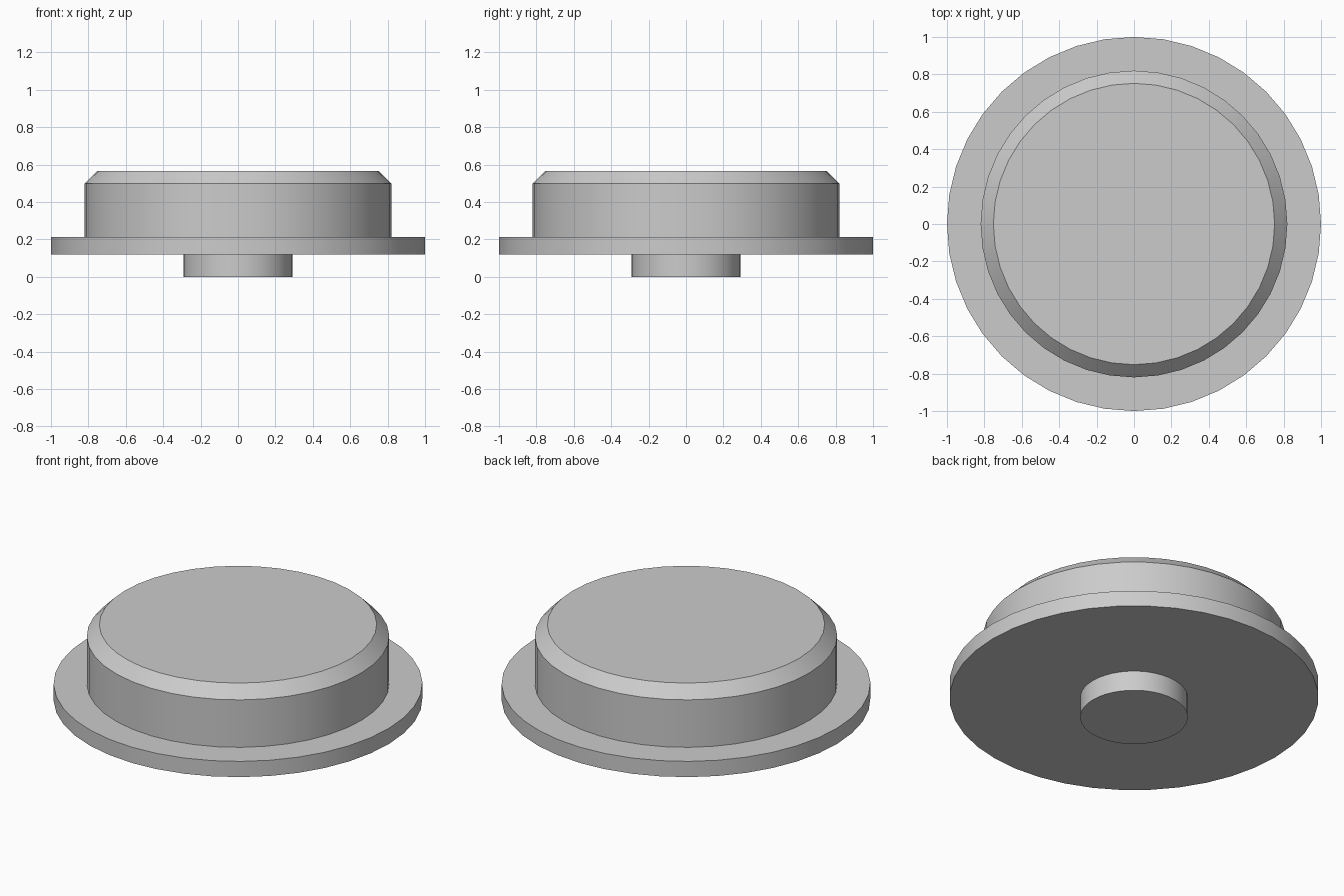
import bpy
import bmesh
import math

cube = bpy.data.objects.get("Cube")
if cube:
    bpy.data.objects.remove(cube, do_unlink=True)

SIDES = 40

# Plain grey finish
grey = bpy.data.materials.new("light_grey")
grey.use_nodes = True
colour = (0.6, 0.6, 0.6, 1)
grey.diffuse_color = colour
grey.node_tree.nodes["Principled BSDF"].inputs["Base Color"].default_value = colour

# Half profile (radius, height): bottom stem, wide flange, raised body, bevelled top
profile = [
    (0.292, 0), (0.292, 0.12),
    (1, 0.12), (1, 0.214),
    (0.82, 0.214), (0.82, 0.498),
    (0.752, 0.567),
]

# Revolve the profile as stacked rings and close both ends
bm = bmesh.new()
rings = []
for radius, z in profile:
    angles = [math.tau * i / SIDES for i in range(SIDES)]
    rings.append([bm.verts.new((radius * math.cos(a), radius * math.sin(a), z)) for a in angles])
for low, high in zip(rings, rings[1:]):
    for i in range(SIDES):
        j = (i + 1) % SIDES
        bm.faces.new((low[i], low[j], high[j], high[i]))
bm.faces.new(reversed(rings[0]))
bm.faces.new(rings[-1])
bmesh.ops.recalc_face_normals(bm, faces=bm.faces)

mesh = bpy.data.meshes.new("flanged_cap")
bm.to_mesh(mesh)
bm.free()
mesh.materials.append(grey)
cap = bpy.data.objects.new("flanged_cap", mesh)
bpy.context.collection.objects.link(cap)

# Smooth round walls, sharp rims
bpy.ops.object.select_all(action="DESELECT")
cap.select_set(True)
bpy.context.view_layer.objects.active = cap
bpy.ops.object.shade_smooth_by_angle(angle=math.radians(30))
